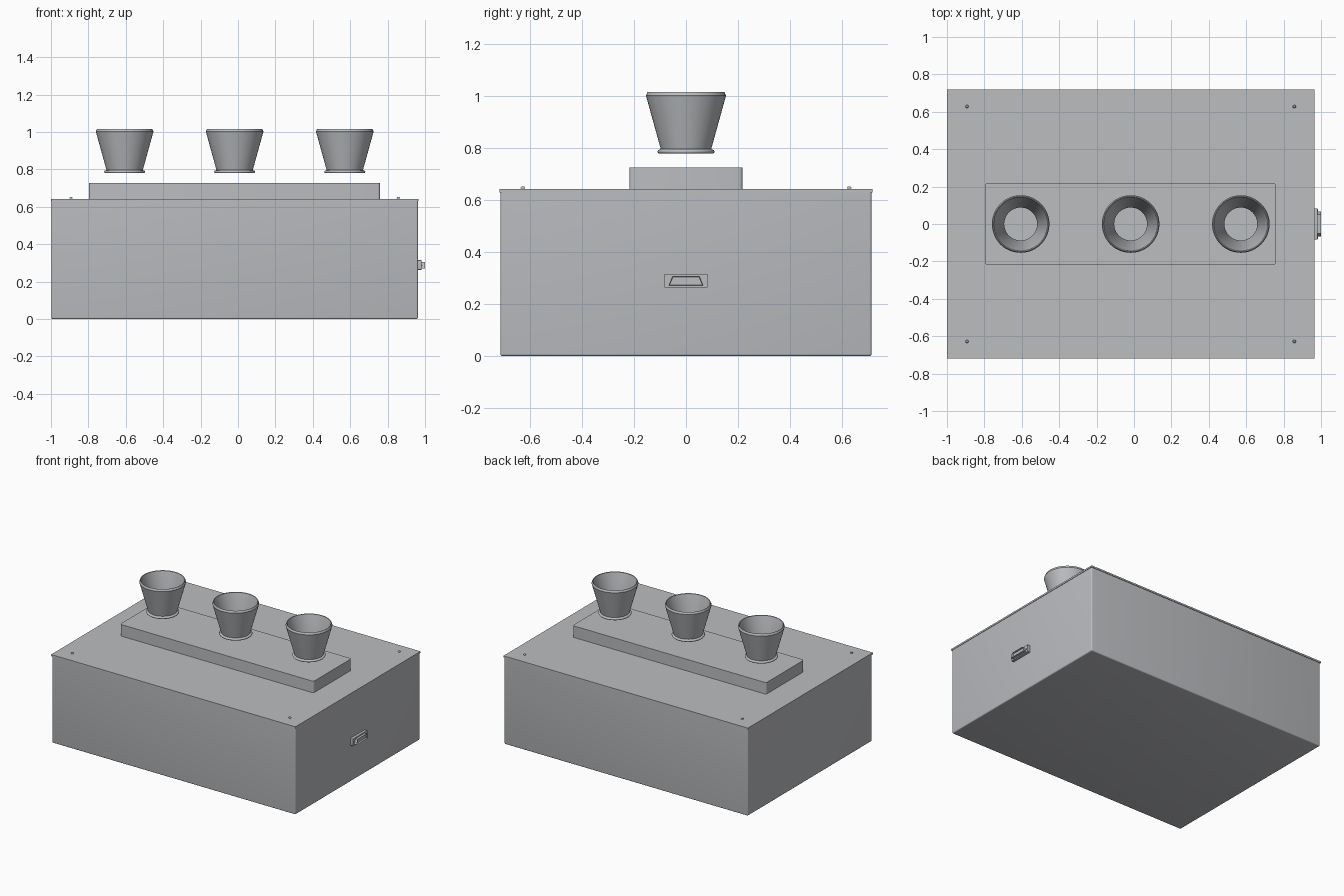
import bpy, bmesh, math
from mathutils import Vector, Matrix

if "Cube" in bpy.data.objects:
    bpy.data.objects.remove(bpy.data.objects["Cube"], do_unlink=True)

GREY = (0.5, 0.51, 0.53, 1.0)
grey = bpy.data.materials.new("machined_grey")
grey.use_nodes = True
grey.diffuse_color = GREY
grey.node_tree.nodes["Principled BSDF"].inputs["Base Color"].default_value = GREY


def finish(name, bm):
    """Turn a bmesh into a shaded, coloured object."""
    bmesh.ops.recalc_face_normals(bm, faces=bm.faces[:])
    mesh = bpy.data.meshes.new(name)
    bm.to_mesh(mesh)
    bm.free()
    mesh.materials.append(grey)
    obj = bpy.data.objects.new(name, mesh)
    bpy.context.collection.objects.link(obj)
    bpy.ops.object.select_all(action='DESELECT')
    obj.select_set(True)
    bpy.context.view_layer.objects.active = obj
    bpy.ops.object.shade_smooth_by_angle(angle=math.radians(35))
    return obj


def box(name, low, high, radius=0, axis=2, round_bottom=False):
    """Box between two corners, rounded along one axis and maybe underneath."""
    low, high = Vector(low), Vector(high)
    bm = bmesh.new()
    bmesh.ops.create_cube(bm, size=1)
    bmesh.ops.scale(bm, vec=high - low, verts=bm.verts[:])
    bmesh.ops.translate(bm, vec=(low + high) / 2, verts=bm.verts[:])
    if radius:
        edges = [e for e in bm.edges
                 if abs(e.verts[0].co[axis] - e.verts[1].co[axis]) > 1e-5
                 or (round_bottom and all(abs(v.co.z - low.z) < 1e-5 for v in e.verts))]
        bmesh.ops.bevel(bm, geom=edges, offset=radius, segments=4, profile=0.5,
                        affect='EDGES')
    return finish(name, bm)


def lathe(name, profile, location, closed=False, steps=48, turn=None):
    """Spin a (radius, height) profile around its own upright axis."""
    bm = bmesh.new()
    verts = [bm.verts.new((r, 0, z)) for r, z in profile]
    pairs = list(zip(verts, verts[1:]))
    if closed:
        pairs.append((verts[-1], verts[0]))
    edges = [bm.edges.new(p) for p in pairs]
    bmesh.ops.spin(bm, geom=verts + edges, cent=(0, 0, 0), axis=(0, 0, 1),
                   angle=math.tau, steps=steps)
    bmesh.ops.remove_doubles(bm, verts=bm.verts[:], dist=1e-5)
    if turn:
        bmesh.ops.transform(bm, matrix=turn, verts=bm.verts[:])
    obj = finish(name, bm)
    obj.location = location
    return obj


# Enclosure with a slightly overhanging lid and a raised platform
box("enclosure", (-0.997, -0.714, 0), (0.962, 0.714, 0.632), 0.008, round_bottom=True)
box("lid", (-1, -0.718, 0.63), (0.965, 0.718, 0.642))
box("platform", (-0.797, -0.218, 0.64), (0.76, 0.218, 0.726), 0.014)

# Three open tapered cups with a rounded lip around the foot
lip = [(0.102 + 0.0075 * math.cos(a), 0.787 + 0.0075 * math.sin(a))
       for a in [math.radians(d) for d in range(-90, 91, 30)]]
cup = [(0.088, 0.7795)] + lip + [(0.097, 0.796), (0.154, 1.002), (0.148, 1.017),
                                 (0.144, 1.015), (0.088, 0.796)]
for side, x in (("right", -0.606), ("middle", -0.018), ("left", 0.571)):
    lathe(side + "_cup", cup, (x, 0, 0), closed=True)

# Domed screw heads at the lid corners
dome = [(0, 0), (0.009, 0), (0.0085, 0.004), (0.005, 0.008), (0, 0.009)]
for side, x in (("right", -0.893), ("left", 0.857)):
    for end, y in (("front", -0.628), ("back", 0.628)):
        lathe(f"{end}_{side}_screw", dome, (x, y, 0.644), steps=16)

# Socket flange on the side wall
box("socket_flange", (0.96, -0.084, 0.263), (0.982, 0.084, 0.315), 0.003, axis=0)

# Trapezoid socket shell with a recessed mouth
bm = bmesh.new()
outline = [(-0.066, 0.271), (0.066, 0.271), (0.052, 0.306), (-0.052, 0.306)]
base = bm.faces.new([bm.verts.new((0.98, y, z)) for y, z in outline])
sides = bmesh.ops.extrude_face_region(bm, geom=[base])["geom"]
bmesh.ops.translate(bm, vec=(0.02, 0, 0),
                    verts=[g for g in sides if isinstance(g, bmesh.types.BMVert)])
mouth = next(g for g in sides if isinstance(g, bmesh.types.BMFace))
bm.normal_update()
bmesh.ops.inset_region(bm, faces=[mouth], thickness=0.003)
bmesh.ops.translate(bm, vec=(-0.012, 0, 0), verts=mouth.verts[:])
finish("socket_shell", bm)

# Small fixing screws on either side of the socket
for side, y in (("front", -0.073), ("back", 0.073)):
    lathe(f"socket_{side}_screw", [(0, 0), (0.006, 0), (0.006, 0.004), (0, 0.004)],
          (0.981, y, 0.289), steps=16, turn=Matrix.Rotation(math.pi / 2, 4, 'Y'))
